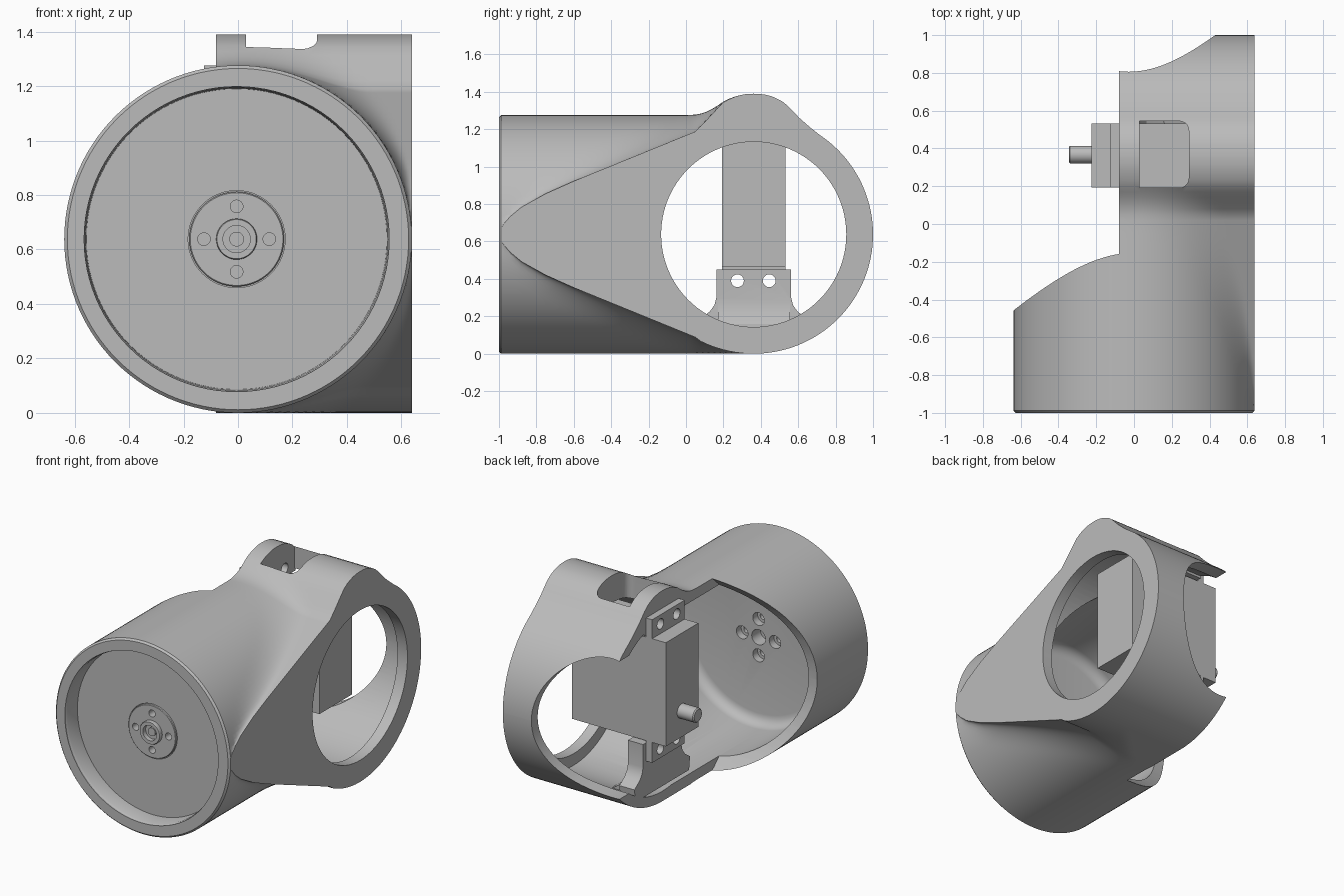
import bpy, bmesh, math
from mathutils import Vector

if "Cube" in bpy.data.objects:
    bpy.data.objects.remove(bpy.data.objects["Cube"])

R, CZ, CY = 0.638, 0.638, 0.362      # barrel radius, axis height, ring centre
LEFT, RIGHT = -0.08, 0.638           # side faces of the ring
SEG = 96

grey = bpy.data.materials.new("plain_grey")
grey.diffuse_color = (0.5, 0.5, 0.5, 1)
grey.use_nodes = True
grey.node_tree.nodes["Principled BSDF"].inputs["Base Color"].default_value = grey.diffuse_color


def finish(name, bm):
    bmesh.ops.recalc_face_normals(bm, faces=bm.faces)
    me = bpy.data.meshes.new(name)
    bm.to_mesh(me)
    bm.free()
    ob = bpy.data.objects.new(name, me)
    bpy.context.collection.objects.link(ob)
    me.materials.append(grey)
    return ob


def ring(axis, t, r, c):
    """Circle of points around an axis; c is the point on the axis."""
    pts = []
    for i in range(SEG):
        a = 2 * math.pi * i / SEG
        u, v = r * math.cos(a), r * math.sin(a)
        pts.append(Vector((t, c[0] + u, c[1] + v)) if axis == 'x'
                   else Vector((c[0] + u, t, c[1] + v)))
    return pts


def loft(name, sections):
    """Solid through closed sections having equal point counts."""
    bm = bmesh.new()
    rows = [[bm.verts.new(p) for p in s] for s in sections]
    n = len(rows[0])
    for a, b in zip(rows, rows[1:]):
        for i in range(n):
            j = (i + 1) % n
            bm.faces.new((a[i], a[j], b[j], b[i]))
    bm.faces.new(rows[0])
    bm.faces.new(rows[-1])
    return finish(name, bm)


def lathe(name, axis, c, profile):
    return loft(name, [ring(axis, t, r, c) for t, r in profile])


def box(name, x, y, z, bevel=0):
    bm = bmesh.new()
    bmesh.ops.create_cube(bm, size=1)
    for v in bm.verts:
        v.co = Vector([lo + (hi - lo) * (k + 0.5) for k, (lo, hi) in zip(v.co, (x, y, z))])
    if bevel:   # round only the two right upright corners
        es = [e for e in bm.edges if all(abs(v.co.x - x[1]) < 1e-5 for v in e.verts)
              and abs(e.verts[0].co.z - e.verts[1].co.z) > 0.01]
        bmesh.ops.bevel(bm, geom=es, offset=bevel, segments=5, profile=0.5, affect='EDGES')
    return finish(name, bm)


def boolean(target, tool, op):
    m = target.modifiers.new(op, 'BOOLEAN')
    m.operation, m.solver, m.object = op, 'EXACT', tool
    bpy.context.view_layer.objects.active = target
    bpy.ops.object.modifier_apply(modifier=m.name)
    bpy.data.objects.remove(tool, do_unlink=True)


def cut(target, tool):
    boolean(target, tool, 'DIFFERENCE')


def add(target, tool):
    boolean(target, tool, 'UNION')


# Outer shell: half-heights of barrel and ring blended smoothly, swept along y
CHEEK = [(-1, 0), (-0.988, 0.035), (-0.97, 0.06), (-0.94, 0.095), (-0.88, 0.145), (-0.75, 0.218),
         (-0.6, 0.285), (0.05, 0.55)]
CROWN = [(0.05, 0.552), (0.1, 0.60), (0.15, 0.655), (0.2, 0.705), (0.24, 0.728), (0.28, 0.742),
         (0.32, 0.75), (0.36, 0.752), (0.41, 0.75), (0.46, 0.738), (0.51, 0.715), (0.55, 0.682),
         (0.60, 0.628), (0.66, 0.575), (0.73, 0.52), (0.80, 0.45)]


def table(pts, y):
    for (a, p), (b, q) in zip(pts, pts[1:]):
        if a <= y <= b:
            return p + (q - p) * (y - a) / (b - a)
    return 0.0


def smooth_max(a, b, k=0.12):
    return max(a, b) + max(k - abs(a - b), 0) ** 2 / (4 * k)


def section(y):
    low = math.sqrt(max(R * R - (y - CY) ** 2, 0)) if y > 0.05 else table(CHEEK, y)
    high = max(low, table(CROWN, y))
    scale = 0.982 if y <= -1 else 1
    top, bottom = [], []
    for i in range(61):
        x = R * math.sin(math.pi * (i / 60 - 0.5))
        h = math.sqrt(max(R * R - x * x, 0))
        if y > CY:
            up, dn = high, low
        elif x < -0.15 or y <= -1:
            up = dn = h
        else:
            up, dn = smooth_max(h, high), min(R, smooth_max(h, low))
            k = min(1, (y + 1) / 0.3)       # no blend right at the front rim
            up = k * up + (1 - k) * max(h, high)
            dn = k * dn + (1 - k) * max(h, low)
        top.append(Vector((x * scale, y, CZ + scale * max(up, 0.002))))
        bottom.append(Vector((x * scale, y, CZ - scale * max(dn, 0.002))))
    return top + bottom[::-1]


stations = [-1, -0.988, -0.97, -0.94, -0.91, -0.88, -0.84] + [-0.8 + 0.05 * k for k in range(16)]
stations += [-0.01 + 0.03 * k for k in range(13)]
stations += [CY + R * math.sin(math.pi / 2 * k / 32) for k in range(33)]
housing = loft("housing", [section(y) for y in stations])

# Hollow interior, side bore, front recess, swing clearance and rear opening
fillet = [(-0.75 + 0.07 * (1 - math.cos(a)), 0.5 + 0.07 * math.sin(a))
          for a in [math.pi / 2 * k / 5 for k in range(6)]]
cut(housing, lathe("barrel_cavity", 'y', (-0.005, CZ), fillet + [(0.35, 0.57)]))
cut(housing, lathe("ring_cavity", 'x', (CY, CZ), [(-0.9, 0.572), (0.565, 0.572)]))
cut(housing, lathe("side_bore", 'x', (CY, CZ), [(0.4, 0.495), (0.8, 0.495)]))
cut(housing, lathe("front_recess", 'y', (-0.005, CZ),
                   [(-1.1, 0.56), (-0.99, 0.56), (-0.98, 0.555), (-0.88, 0.552)]))
cut(housing, lathe("swing_clearance", 'x', (CY, CZ), [(-1, 0.82), (LEFT, 0.82)]))
cut(housing, lathe("rear_opening", 'y', (-0.028, CZ), [(0.55, 0.458), (1.3, 0.458)]))

# Motor mounts: a flared lower post with a filleted foot and an upper block
half = [(0.28, 0.10), (0.29, 0.185), (0.235, 0.225), (0.21, 0.26), (0.2, 0.30), (0.2, 0.45)]
post = [(CY + d, z) for d, z in half] + [(CY - d, z) for d, z in reversed(half)]
add(housing, loft("lower_post", [[Vector((x, y, z)) for y, z in post] for x in (LEFT, 0.03)]))
foot = [(0.0, 0.08), (0.0, 0.28), (0.03, 0.28), (0.04, 0.21), (0.065, 0.16), (0.12, 0.12),
        (0.18, 0.08)]
add(housing, loft("foot", [[Vector((x, y, z)) for x, z in foot] for y in (0.17, 0.555)]))
add(housing, box("upper_block", (LEFT, 0.03), (0.165, 0.555), (1.16, 1.29)))
cut(housing, box("top_pocket", (0.03, 0.29), (0.192, 0.545), (1.1, 1.6), 0.05))

# Motor: body, mounting flange and output shaft
flange = box("motor_flange", (-0.125, LEFT), (0.192, 0.532), (0.33, 1.275))
for y in (0.275, 0.445):
    for z in (0.39, 1.215):
        for ob in (housing, flange):
            cut(ob, lathe("screw_hole", 'x', (y, z), [(-0.3, 0.034), (0.08, 0.034)]))
motor = box("motor_body", (-0.225, 0.46), (0.192, 0.532), (0.465, 1.15))
shaft = lathe("motor_shaft", 'x', (CY + 0.005, CZ),
              [(-0.345, 0.04), (-0.338, 0.047), (-0.2, 0.047)])

# Front hub: raised disc with a socketed boss and four bolt holes
HX = -0.005
cut(housing, lathe("hub_seat", 'y', (HX, CZ), [(-1, 0.178), (-0.87, 0.178)]))
hub = lathe("hub_disc", 'y', (HX, CZ), [(-0.89, 0.170), (-0.886, 0.174), (-0.868, 0.174)])
add(hub, lathe("boss", 'y', (HX, CZ), [(-0.915, 0.072), (-0.91, 0.075), (-0.875, 0.075)]))
cut(hub, lathe("socket", 'y', (HX, CZ), [(-1, 0.05), (-0.885, 0.05)]))
screw = lathe("hub_screw", 'y', (HX, CZ), [(-0.895, 0.027), (-0.88, 0.027)])
cut(housing, lathe("centre_hole", 'y', (HX, CZ), [(-0.84, 0.05), (-0.7, 0.05)]))
for dx, dz in ((0.12, 0), (-0.12, 0), (0, 0.12), (0, -0.12)):
    c = (HX + dx, CZ + dz)
    for ob in (hub, housing):
        cut(ob, lathe("bolt_hole", 'y', c, [(-1, 0.023), (-0.7, 0.023)]))
    cut(housing, lathe("counterbore", 'y', c, [(-0.80, 0.042), (-0.7, 0.042)]))

# Smooth shading with crisp edges
for ob in list(bpy.context.scene.objects):
    bpy.ops.object.select_all(action='DESELECT')
    ob.select_set(True)
    bpy.context.view_layer.objects.active = ob
    bpy.ops.object.shade_smooth_by_angle(angle=math.radians(25))
